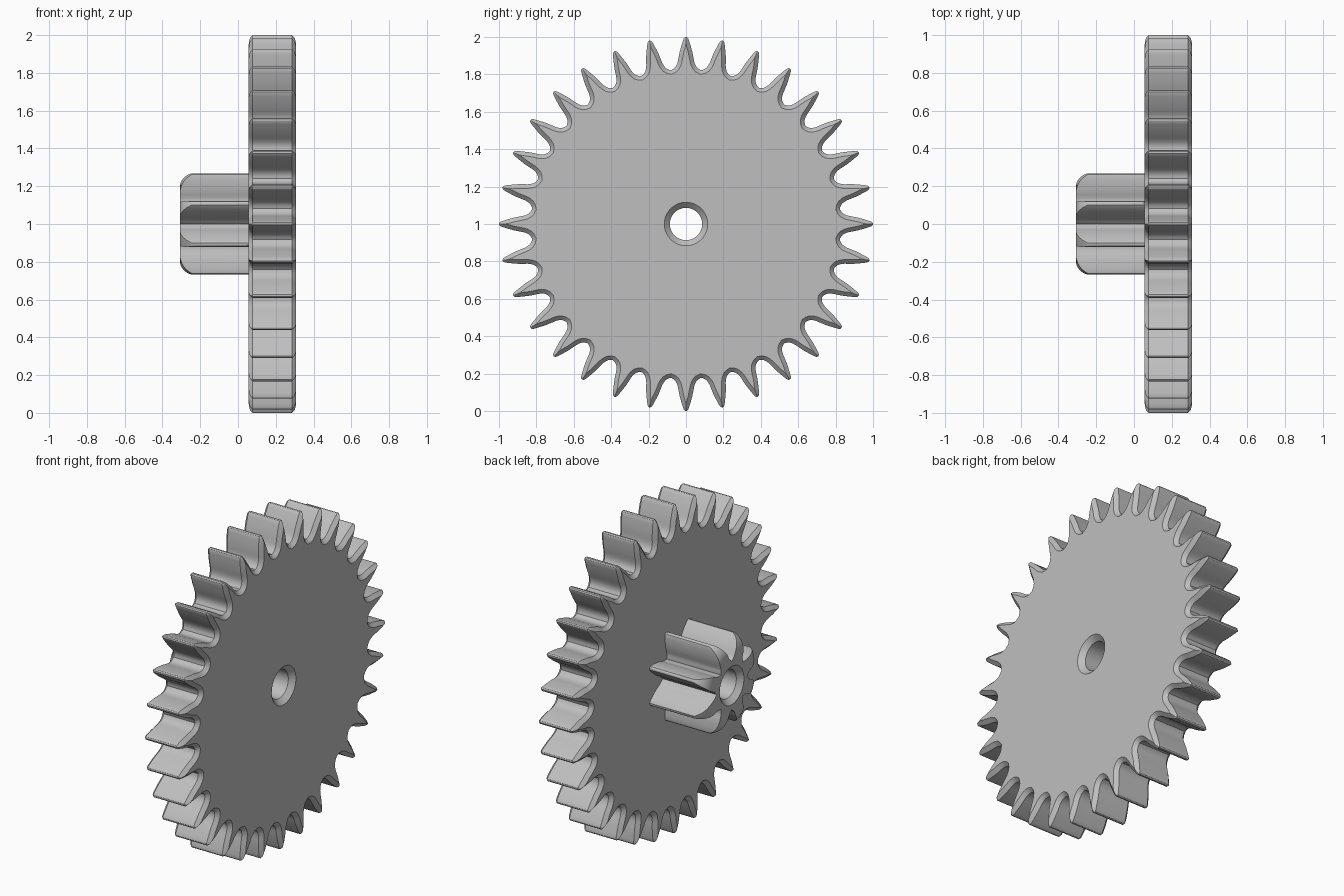
import bpy, bmesh, math
from mathutils import Vector, Matrix

if "Cube" in bpy.data.objects:
    bpy.data.objects.remove(bpy.data.objects["Cube"])

grey = bpy.data.materials.new("plain_grey")
grey.use_nodes = True
grey.diffuse_color = (0.52, 0.52, 0.52, 1)
grey.node_tree.nodes["Principled BSDF"].inputs["Base Color"].default_value = grey.diffuse_color

END = 0.308          # half length along the axle
WHEEL_BACK = 0.056   # plane where the pinion meets the wheel
BORE, BORE_RIM = 0.086, 0.116


def finish(name, bm):
    """Turn a bmesh into a grey object standing at axle height."""
    bmesh.ops.remove_doubles(bm, verts=bm.verts, dist=1e-5)
    bmesh.ops.recalc_face_normals(bm, faces=bm.faces)
    mesh = bpy.data.meshes.new(name)
    bm.to_mesh(mesh)
    bm.free()
    mesh.materials.append(grey)
    obj = bpy.data.objects.new(name, mesh)
    obj.location.z = 1
    bpy.context.collection.objects.link(obj)
    return obj


def inset_half(half, pitch, chamfer):
    """Inset a half tooth, stopping at the tooth's centre line."""
    axis = Vector((math.cos(pitch / 2), -math.sin(pitch / 2)))
    before = Vector((-half[1].x, half[1].y))
    after = half[-2] - 2 * half[-2].dot(axis) * axis
    ring = [before] + half + [after]
    result = []
    for prev, p, nxt in zip(ring, half, ring[2:]):
        tangent = (nxt - prev).normalized()
        inward = Vector((tangent.y, -tangent.x))
        depth = chamfer
        if inward.x < -1e-4:
            depth = min(chamfer, p.x / -inward.x)
        result.append((p, inward, depth))
    result[0] = (*result[0][:2], result[1][2])
    return [(p, p + n * d, d) for p, n, d in result]


def gear(name, profile, teeth, x0, x1, chamfer=0, phase=0):
    """Extrude a ring of teeth along x, with chamfered ends."""
    pitch = 2 * math.pi / teeth
    half = [Vector(p) for p in profile]
    r = half[-1].y
    half[-1] = Vector((math.sin(pitch / 2), math.cos(pitch / 2))) * r
    rows = inset_half(half, pitch, chamfer)
    # one ridge point per tooth is kept as the corner of the flat end
    ridge = max([k for k, row in enumerate(rows) if row[2] < chamfer - 1e-6], default=0)
    mirror = Matrix(((-1, 0), (0, 1)))
    tooth = [(mirror @ p, mirror @ q, d, k) for k, (p, q, d) in list(enumerate(rows))[:0:-1]]
    tooth += [(p, q, d, k) for k, (p, q, d) in enumerate(rows)][:-1]

    bm = bmesh.new()
    layers = [[], [], [], []]
    caps = [[], []]
    for i in range(teeth):
        turn = Matrix.Rotation(-(i + phase) * pitch, 2)
        for j, (p, q, d, k) in enumerate(tooth):
            p, q = turn @ p, turn @ q
            spots = ((x0 + chamfer - d, q), (x0 + chamfer, p), (x1 - chamfer, p), (x1 - chamfer + d, q))
            for layer, (x, v) in zip(layers, spots):
                layer.append(bm.verts.new((x, v.x, v.y)))
            is_left = j < len(rows) - 1
            if k > ridge or (k == ridge and (not is_left or k == 0)):
                caps[0].append(layers[0][-1])
                caps[1].append(layers[3][-1])
    pairs = list(zip(layers, layers[1:])) if chamfer else [(layers[1], layers[2])]
    if not chamfer:
        caps = [layers[1], layers[2]]
    for a, b in pairs:
        for i in range(len(a)):
            bm.faces.new((a[i - 1], a[i], b[i], b[i - 1]))
    for cap in caps:
        bm.faces.new(cap)
    if not chamfer:
        loose = [v for v in bm.verts if not v.link_faces]
        bmesh.ops.delete(bm, geom=loose, context='VERTS')
    return finish(name, bm)


def trim(obj, section, steps=96):
    """Keep only what lies inside a closed section turned about the axle."""
    bm = bmesh.new()
    rings = []
    for i in range(steps):
        a = 2 * math.pi * i / steps
        rings.append([bm.verts.new((x, r * math.cos(a), r * math.sin(a))) for x, r in section])
    for i in range(steps):
        a, b = rings[i - 1], rings[i]
        for j in range(len(section)):
            bm.faces.new((a[j - 1], a[j], b[j], b[j - 1]))
    cutter = finish("envelope_cutter", bm)
    cutter.hide_render = True
    mod = obj.modifiers.new("trim", 'BOOLEAN')
    mod.operation, mod.solver, mod.object = 'INTERSECT', 'EXACT', cutter
    bpy.ops.object.select_all(action='DESELECT')
    obj.select_set(True)
    bpy.context.view_layer.objects.active = obj
    bpy.ops.object.modifier_apply(modifier=mod.name)
    bpy.data.objects.remove(cutter)
    bpy.ops.object.shade_smooth_by_angle(angle=math.radians(30))


# Large wheel: slim teeth with rounded roots
wheel_tooth = [(0, 1), (0.008, 0.997), (0.013, 0.99), (0.018, 0.975), (0.025, 0.952),
               (0.034, 0.92), (0.040, 0.89), (0.043, 0.872), (0.048, 0.855),
               (0.057, 0.838), (0.068, 0.829), (0.08, 0.826)]
wheel = gear("large_wheel", wheel_tooth, 32, WHEEL_BACK, END, chamfer=0.022)
rim = BORE_RIM - BORE
trim(wheel, [(0, BORE), (END - rim, BORE), (END + rim, BORE_RIM + rim), (END + rim, 1.2), (0, 1.2)])

# Small pinion: eight teeth with the free end rounded over
pinion_tooth = [(0, 0.29), (0.009, 0.287), (0.015, 0.279), (0.022, 0.263), (0.03, 0.24),
                (0.037, 0.215), (0.041, 0.19), (0.042, 0.172), (0.045, 0.158),
                (0.05, 0.149), (0.056, 0.145)]
pinion = gear("small_pinion", pinion_tooth, 8, -END - 0.02, WHEEL_BACK + 0.02, phase=0.5)
radius = 0.1
dome = [(-END + radius * (1 - math.sin(a)), 0.294 - radius * (1 - math.cos(a)))
        for a in (math.pi / 2 * i / 10 for i in range(11))]
trim(pinion, [(0.2, BORE), (0.2, 0.35), (-END + radius, 0.35)] + dome
     + [(-END, BORE_RIM), (-END + rim, BORE)])
